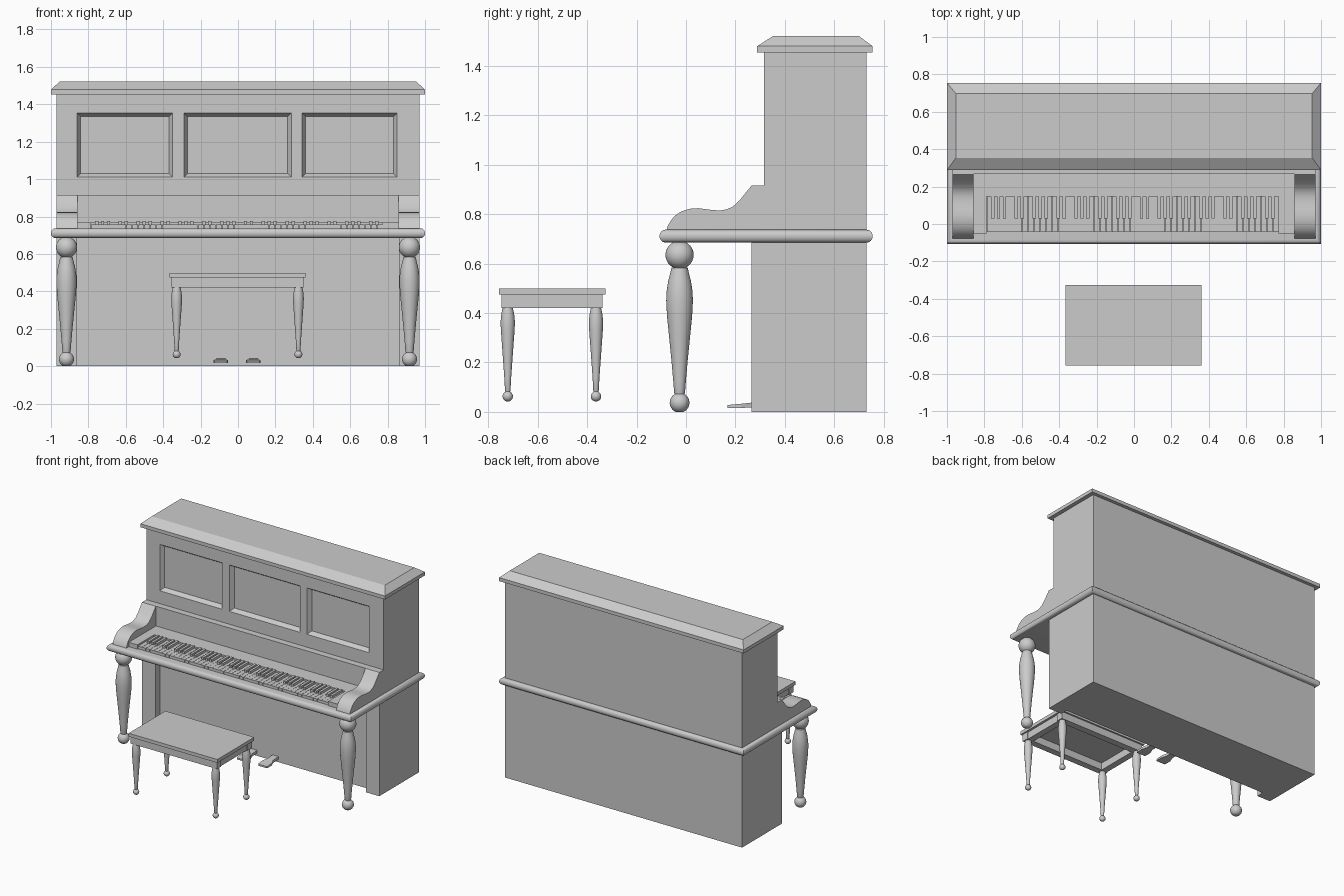
import bpy, bmesh
from math import sin, cos, pi, radians

if "Cube" in bpy.data.objects:
    bpy.data.objects.remove(bpy.data.objects["Cube"])


def finish(name, bm, smooth=False):
    bmesh.ops.recalc_face_normals(bm, faces=bm.faces)
    me = bpy.data.meshes.new(name)
    bm.to_mesh(me)
    bm.free()
    ob = bpy.data.objects.new(name, me)
    bpy.context.collection.objects.link(ob)
    if smooth:
        bpy.ops.object.select_all(action='DESELECT')
        ob.select_set(True)
        bpy.context.view_layer.objects.active = ob
        bpy.ops.object.shade_smooth_by_angle(angle=radians(35))
    return ob


def loft(bm, rings):
    """Join closed rings of points and cap both ends."""
    vs = [[bm.verts.new(p) for p in r] for r in rings]
    n = len(vs[0])
    for a, b in zip(vs, vs[1:]):
        for i in range(n):
            j = (i + 1) % n
            bm.faces.new((a[i], a[j], b[j], b[i]))
    bm.faces.new(vs[0])
    bm.faces.new(vs[-1])


def rect(x0, x1, y0, y1, z):
    return [(x0, y0, z), (x1, y0, z), (x1, y1, z), (x0, y1, z)]


def add_box(bm, x0, x1, y0, y1, z0, z1):
    loft(bm, [rect(x0, x1, y0, y1, z0), rect(x0, x1, y0, y1, z1)])


def boxes(name, *dims):
    bm = bmesh.new()
    for d in dims:
        add_box(bm, *d)
    return finish(name, bm)


def ball(zc, r, lo=-75, hi=75, n=10):
    """Half-circle profile points for a turned ball."""
    return [(r * cos(radians(lo + (hi - lo) * i / n)),
             zc + r * sin(radians(lo + (hi - lo) * i / n))) for i in range(n + 1)]


def turned(name, x, y, prof, n=32):
    bm = bmesh.new()
    loft(bm, [[(x + r * cos(2 * pi * i / n), y + r * sin(2 * pi * i / n), z)
               for i in range(n)] for r, z in prof])
    return finish(name, bm, True)


# Upper case with three sunken, bevelled panels
bm = bmesh.new()
add_box(bm, -.97, .97, .315, .73, .73, 1.455)
spans = [(-.86, -.35), (-.29, .285), (.343, .85)]
cuts = [((x, 0, 0), (1, 0, 0)) for s in spans for x in s]
cuts += [((0, 0, z), (0, 0, 1)) for z in (1.01, 1.353)]
for co, no in cuts:
    bmesh.ops.bisect_plane(bm, geom=bm.verts[:] + bm.edges[:] + bm.faces[:],
                           plane_co=co, plane_no=no)
bmesh.ops.recalc_face_normals(bm, faces=bm.faces)
panels = []
for f in bm.faces:
    c = f.calc_center_median()
    if f.normal.y < -.9 and 1.01 < c.z < 1.353 and any(a < c.x < b for a, b in spans):
        panels.append(f)
bmesh.ops.inset_individual(bm, faces=panels, thickness=.027, depth=-.03)
finish("upper_case", bm)

# Lower case: recessed front board between two side stiles
boxes("lower_case", (-.86, .86, .32, .73, 0, .70))
for s, side in ((-1, "left"), (1, "right")):
    a, b = sorted((s * .86, s * .97))
    boxes(side + "_stile", (a, b, .265, .73, 0, .70))

# Lid with sloped edges
bm = bmesh.new()
loft(bm, [rect(-1, 1, .288, .755, 1.453), rect(-1, 1, .288, .755, 1.479),
          rect(-.953, .953, .353, .698, 1.521)])
finish("lid", bm)

# Key bed with a half-round edge all the way round
bm = bmesh.new()
rings = []
for i in range(13):
    t = -pi / 2 + pi * i / 12
    d = .024 * (1 - cos(t))
    rings.append(rect(-1 + d, 1 - d, -.107 + d, .755 - d, .711 + .026 * sin(t)))
loft(bm, rings)
finish("key_bed", bm, True)

# Ledge behind the keys, fallboard and key blocks
boxes("music_ledge", (-.97, .97, .267, .33, .73, .915))
boxes("fallboard", (-.86, .86, .147, .27, .73, .769))
boxes("key_blocks", (-.86, -.788, -.05, .147, .73, .769),
      (.773, .86, -.05, .147, .73, .769))

# Scrolled cheeks at both ends of the keyboard
curve = [(-.08, .73), (-.075, .75), (-.06, .776), (-.045, .793), (-.026, .807),
         (-.005, .816), (.02, .822), (.05, .824), (.08, .82), (.11, .816),
         (.14, .815), (.165, .819), (.19, .831), (.217, .856), (.245, .891),
         (.265, .915), (.32, .915), (.32, .73)]
for s, side in ((-1, "left"), (1, "right")):
    bm = bmesh.new()
    loft(bm, [[(s * x, y, z) for y, z in curve] for x in (.858, .97)])
    finish(side + "_cheek", bm, True)

# Keys: seven octaves of white keys, black keys in groups of three and two
x0, w = -.788, 1.561 / 49
boxes("white_keys", *[(x0 + i * w + .0008, x0 + (i + 1) * w - .0008, -.042, .15, .73, .757)
                      for i in range(49)])
boxes("black_keys", *[(x0 + (i + 1) * w - .009, x0 + (i + 1) * w + .009, .03, .148, .75, .775)
                      for i in range(48) if i % 7 in (0, 1, 2, 4, 5)])

# Turned front legs
leg = (ball(.037, .04, -67, 60) +
       [(.022, .078), (.026, .13), (.034, .22), (.043, .31), (.051, .39), (.054, .45),
        (.052, .49), (.046, .53), (.038, .56), (.033, .583)] +
       ball(.635, .057, -62, 65))
for s, side in ((-1, "left"), (1, "right")):
    turned(side + "_front_leg", s * .917, -.026, leg)

# Pedals: broad tip narrowing to the case
for cx, side in ((-.092, "left"), (.082, "right")):
    bm = bmesh.new()
    loft(bm, [[(cx - h, y, lo), (cx + h, y, lo), (cx + h, y, hi), (cx - h, y, hi)]
              for y, h, lo, hi in ((.168, .034, .016, .028), (.18, .038, .016, .029),
                                   (.225, .038, .016, .033), (.26, .024, .018, .037),
                                   (.33, .024, .02, .042))])
    finish(side + "_pedal", bm)

# Bench: seat, hollow apron frame, four turned legs
boxes("bench_seat", (-.365, .361, -.757, -.326, .474, .499))
boxes("bench_apron", (-.355, .35, -.746, -.698, .421, .476),
      (-.355, .35, -.387, -.338, .421, .476),
      (-.349, -.302, -.70, -.385, .421, .476), (.297, .344, -.70, -.385, .421, .476))
bench_leg = (ball(.063, .021, -75, 62) +
             [(.011, .084), (.014, .14), (.019, .21), (.024, .28), (.028, .335),
              (.029, .365), (.026, .395), (.02, .424)])
for x, side in ((-.328, "left"), (.323, "right")):
    for y, end in ((-.721, "front"), (-.364, "back")):
        turned(f"bench_{end}_{side}_leg", x, y, bench_leg, 24)
